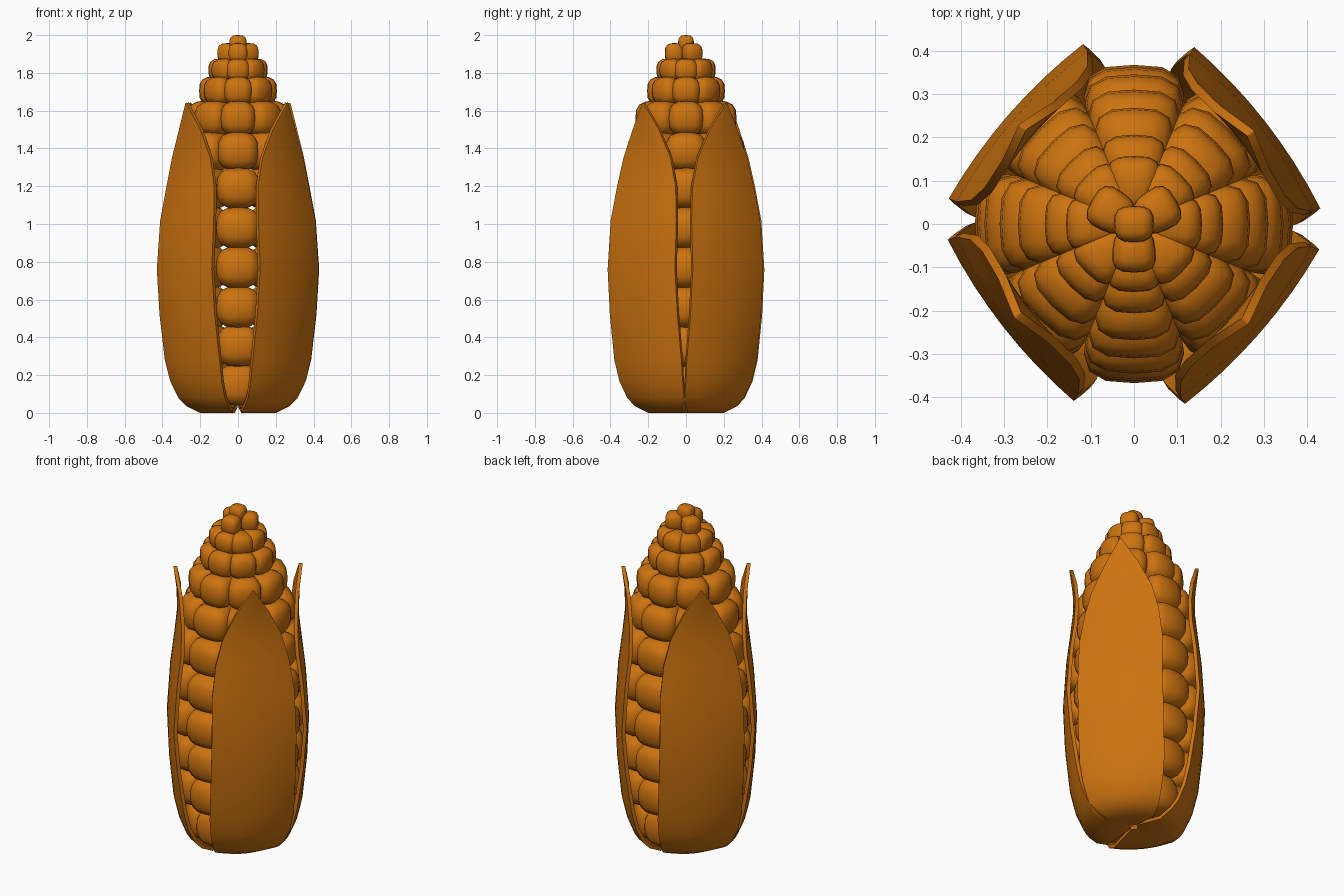
import bpy, bmesh, math
from mathutils import Vector, Matrix

if "Cube" in bpy.data.objects:
    bpy.data.objects.remove(bpy.data.objects["Cube"])

orange = bpy.data.materials.new("corn_orange")
orange.diffuse_color = (0.604, 0.171, 0.005, 1)
orange.use_nodes = True
orange.node_tree.nodes["Principled BSDF"].inputs["Base Color"].default_value = orange.diffuse_color


def activate(obj):
    bpy.ops.object.select_all(action='DESELECT')
    obj.select_set(True)
    bpy.context.view_layer.objects.active = obj


def make_object(name, bm):
    mesh = bpy.data.meshes.new(name)
    bm.to_mesh(mesh)
    bm.free()
    obj = bpy.data.objects.new(name, mesh)
    bpy.context.collection.objects.link(obj)
    mesh.materials.append(orange)
    return obj


# Kernel template: subdivided cube pushed onto a rounded-box surface
def rounded(p, power=3.0):
    return p / sum(abs(c) ** power for c in p) ** (1 / power)


template = bmesh.new()
bmesh.ops.create_cube(template, size=2)
bmesh.ops.subdivide_edges(template, edges=template.edges[:], cuts=3, use_grid_fill=True)
template.verts.index_update()
kernel_points = [rounded(v.co) for v in template.verts]
kernel_faces = [[v.index for v in f.verts] for f in template.faces]
template.free()


def add_kernel(bm, angle, radius, z, depth, width, height, taper=0.3):
    """Rounded block pointing outward, narrowing toward the axis."""
    rot = Matrix.Rotation(angle, 3, 'Z')
    verts = []
    for p in kernel_points:
        y = p.y * width * (1 + taper * p.x)
        verts.append(bm.verts.new(
            rot @ Vector((radius + p.x * depth, y, z + p.z * height))))
    for f in kernel_faces:
        bm.faces.new([verts[i] for i in f])


# Kernels: rows of (z, outer radius, half depth, half width, half height)
rows = [
    (0.15, 0.285, 0.11, 0.092, 0.112),
    (0.355, 0.335, 0.12, 0.100, 0.112),
    (0.56, 0.355, 0.125, 0.104, 0.112),
    (0.77, 0.367, 0.13, 0.105, 0.112),
    (0.98, 0.362, 0.13, 0.105, 0.112),
    (1.19, 0.345, 0.125, 0.103, 0.110),
    (1.385, 0.31, 0.12, 0.097, 0.104),
    (1.56, 0.268, 0.11, 0.083, 0.093),
    (1.705, 0.206, 0.085, 0.067, 0.076),
    (1.815, 0.157, 0.067, 0.055, 0.061),
]
bm = bmesh.new()
for z, outer, d, w, h in rows:
    for k in range(8):
        add_kernel(bm, k * math.pi / 4, outer - d, z, d, w, h)
for a in (30, 150, 270):
    add_kernel(bm, math.radians(a), 0.06, 1.905, 0.052, 0.05, 0.053, 0.1)
add_kernel(bm, 0, 0, 1.955, 0.046, 0.042, 0.045, 0)
kernels = make_object("kernels", bm)
activate(kernels)
bpy.ops.object.shade_smooth_by_angle(angle=math.radians(60))

# Husk leaves: (z, edge distance, centre distance, half width)
leaf_profile = [
    (0.03, 0.02, 0.02, 0.02),
    (0.0, 0.145, 0.185, 0.14),
    (0.035, 0.205, 0.250, 0.180),
    (0.08, 0.245, 0.290, 0.20),
    (0.17, 0.283, 0.325, 0.222),
    (0.28, 0.308, 0.350, 0.235),
    (0.52, 0.342, 0.374, 0.237),
    (0.76, 0.361, 0.384, 0.236),
    (1.02, 0.343, 0.368, 0.230),
    (1.20, 0.320, 0.347, 0.205),
    (1.35, 0.315, 0.330, 0.165),
    (1.50, 0.325, 0.332, 0.092),
    (1.64, 0.350, 0.350, 0.004),
]


def make_leaf(name, angle):
    bm = bmesh.new()
    rot = Matrix.Rotation(math.radians(angle), 3, 'Z')
    n = 8
    grid = []
    for z, edge, centre, w in leaf_profile:
        line = []
        for i in range(n + 1):
            u = 2 * i / n - 1
            r = edge + (centre - edge) * (1 - u * u)
            line.append(bm.verts.new(rot @ Vector((r, u * w, z))))
        grid.append(line)
    for a, b in zip(grid, grid[1:]):
        for i in range(n):
            bm.faces.new((a[i], a[i + 1], b[i + 1], b[i]))
    obj = make_object(name, bm)
    activate(obj)
    # thickness grows inward
    mod = obj.modifiers.new("thickness", 'SOLIDIFY')
    mod.thickness = 0.02
    mod.offset = -1
    bpy.ops.object.modifier_apply(modifier=mod.name)
    bpy.ops.object.shade_smooth_by_angle(angle=math.radians(60))


for i, angle in enumerate((38, 139, 218, 319)):
    make_leaf(f"husk_leaf_{i + 1}", angle)
